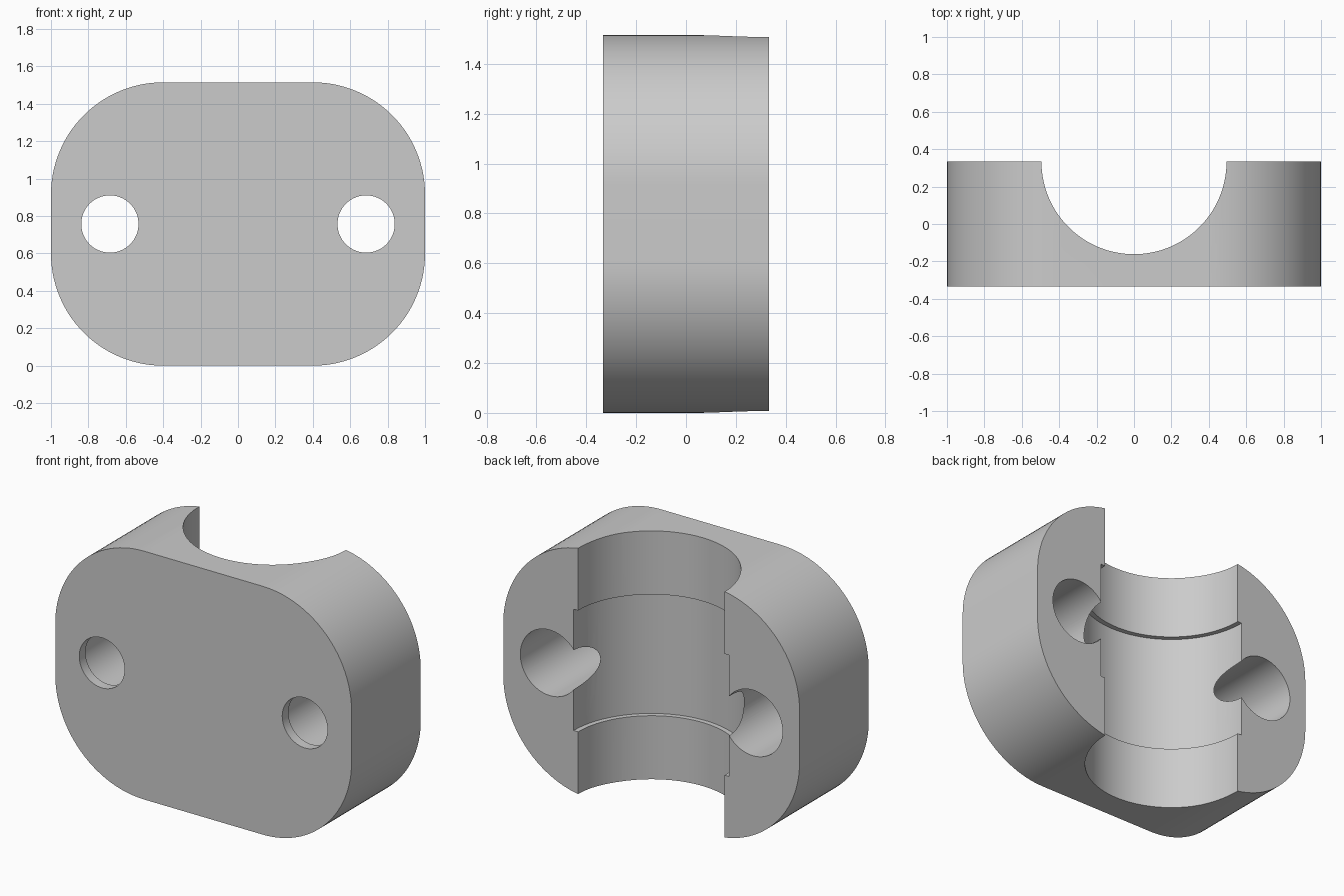
import bpy, bmesh
from math import cos, sin, pi, radians
from mathutils import Matrix

if "Cube" in bpy.data.objects:
    bpy.data.objects.remove(bpy.data.objects["Cube"], do_unlink=True)

HEIGHT, DEPTH, CORNER = 1.515, 0.667, 0.6
MID = HEIGHT / 2
BACK = DEPTH / 2

grey = bpy.data.materials.new("plain grey")
grey.use_nodes = True
grey.diffuse_color = (0.6, 0.6, 0.6, 1)
grey.node_tree.nodes["Principled BSDF"].inputs["Base Color"].default_value = (0.6, 0.6, 0.6, 1)


def add_object(name, bm):
    bmesh.ops.recalc_face_normals(bm, faces=bm.faces)
    mesh = bpy.data.meshes.new(name)
    bm.to_mesh(mesh)
    bm.free()
    mesh.materials.append(grey)
    obj = bpy.data.objects.new(name, mesh)
    bpy.context.collection.objects.link(obj)
    return obj


def cylinder(name, radius, length, centre, rotation):
    bm = bmesh.new()
    bmesh.ops.create_cone(bm, cap_ends=True, segments=96, radius1=radius, radius2=radius,
                          depth=length, matrix=Matrix.Translation(centre) @ rotation)
    obj = add_object(name, bm)
    obj.hide_render = True
    return obj


# Rounded block, extruded from front to back
bm = bmesh.new()
outline = []
steps = 28
for corner, (sx, sz) in enumerate([(1, 1), (-1, 1), (-1, -1), (1, -1)]):
    for i in range(steps + 1):
        a = (corner + i / steps) * pi / 2
        x = sx * (1 - CORNER) + CORNER * cos(a)
        z = MID + sz * (MID - CORNER) + CORNER * sin(a)
        outline.append(bm.verts.new((x, -BACK, z)))
face = bm.faces.new(outline)
extruded = bmesh.ops.extrude_face_region(bm, geom=[face])["geom"]
bmesh.ops.translate(bm, vec=(0, DEPTH, 0),
                    verts=[v for v in extruded if isinstance(v, bmesh.types.BMVert)])
block = add_object("clamp_block", bm)

# Half-round channel with a wider groove in its middle
turn = Matrix.Rotation(pi / 96, 4, "Z")
cutters = [
    cylinder("channel_cutter", 0.495, 2, (0, BACK, MID), turn),
    cylinder("groove_cutter", 0.525, 0.74, (0, BACK, MID), turn),
]

# Bolt holes with deep counterbores from the back
along_y = Matrix.Rotation(radians(90), 4, "X")
for side, sx in (("left", 1), ("right", -1)):
    cutters.append(cylinder(side + "_bolt_cutter", 0.153, 2, (sx * 0.685, 0, MID), along_y))
    cutters.append(cylinder(side + "_counterbore_cutter", 0.2, 1,
                            (sx * 0.685, 0.06 - BACK + 0.5, MID), along_y))

bpy.ops.object.select_all(action="DESELECT")
bpy.context.view_layer.objects.active = block
block.select_set(True)
for cutter in cutters:
    cut = block.modifiers.new(cutter.name, "BOOLEAN")
    cut.operation = "DIFFERENCE"
    cut.solver = "EXACT"
    cut.object = cutter
    bpy.ops.object.modifier_apply(modifier=cut.name)
    bpy.data.objects.remove(cutter, do_unlink=True)

bpy.ops.object.shade_smooth_by_angle(angle=radians(30))
